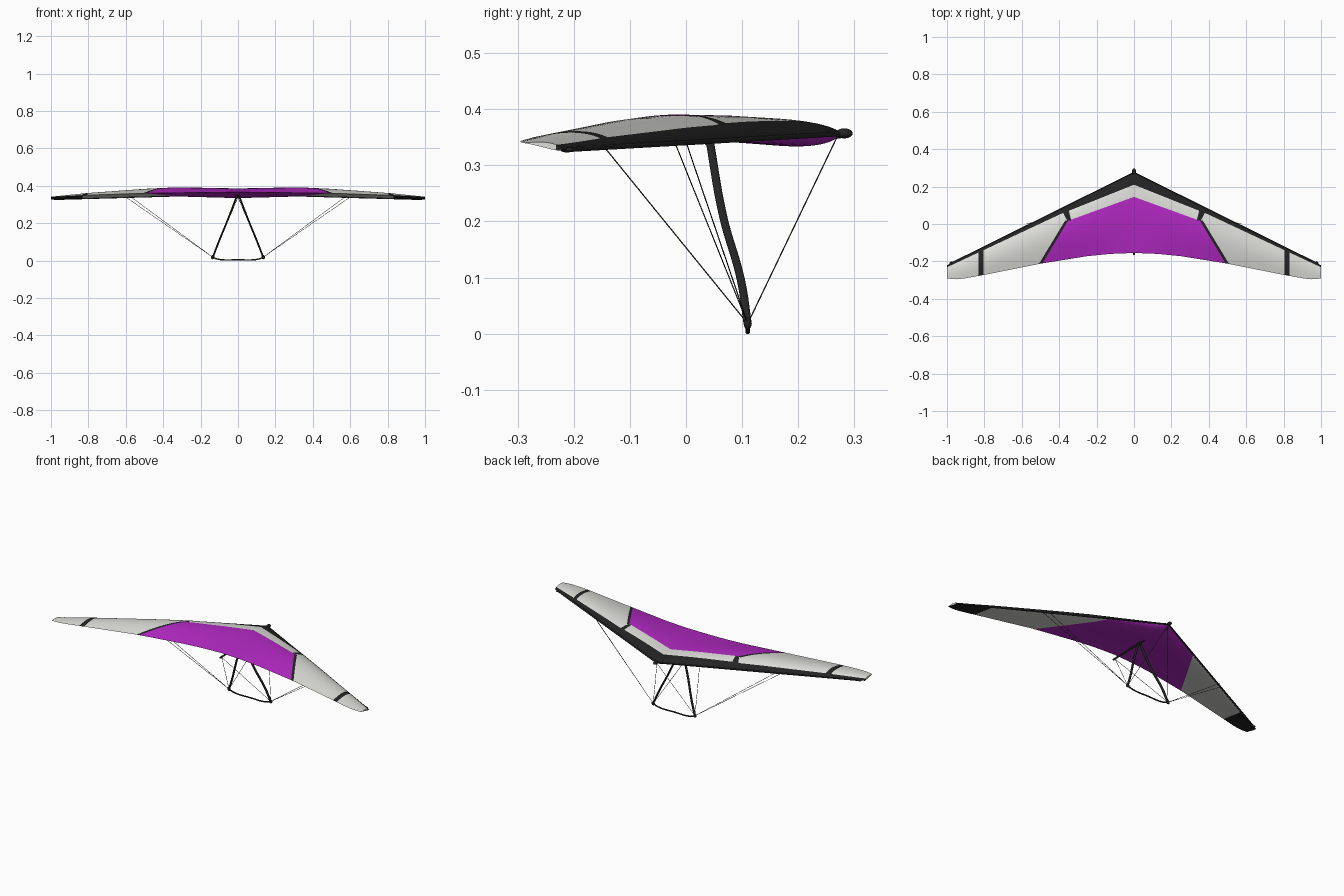
import bpy, bmesh, math
from mathutils import Vector

if "Cube" in bpy.data.objects:
    bpy.data.objects.remove(bpy.data.objects["Cube"])


def material(name, rgb):
    m = bpy.data.materials.new(name)
    m.diffuse_color = (*rgb, 1)
    m.use_nodes = True
    m.node_tree.nodes["Principled BSDF"].inputs["Base Color"].default_value = m.diffuse_color
    return m


PURPLE = material("purple sail", (0.45, 0.022, 0.55))
GREY = material("light grey sail", (0.72, 0.72, 0.69))
BLACK = material("black trim", (0.017, 0.017, 0.018))
STEEL = material("dark wire", (0.035, 0.035, 0.038))


def lerp(table, x):
    for (x0, v0), (x1, v1) in zip(table, table[1:]):
        if x <= x1:
            return v0 + (v1 - v0) * (x - x0) / (x1 - x0)
    return table[-1][1]


def finish(obj, angle=40):
    bpy.ops.object.select_all(action='DESELECT')
    obj.select_set(True)
    bpy.context.view_layer.objects.active = obj
    bpy.ops.object.shade_smooth_by_angle(angle=math.radians(angle))
    return obj


# Sail plan and section along the half span
TRAIL_Y = [(0, -.155), (.12, -.159), (.25, -.172), (.5, -.212), (.8, -.272),
           (.93, -.295), (.97, -.296), (1, -.29)]
TRAIL_Z = [(0, .366), (.5, .360), (.8, .350), (1, .340)]
CROWN = [(0, .025), (.15, .032), (.35, .038), (.5, .034), (.8, .021), (1, .008)]
BELLY = [(0, .025), (.2, .014), (.35, .006), (.5, .004), (1, .003)]
STATIONS = [0, .05, .1, .15, .2, .25, .3, .35, .42, .5, .58, .66, .74, .8, .86, .91, .95, .98, 1]
N = 22


def lead_y(x):
    return .275 - .495 * x if x < .98 else -.21 - .5 * (x - .98)


def lead_z(x):
    return .357 - .029 * x


def section_point(x, t, upper):
    y = lead_y(x) + (lerp(TRAIL_Y, x) - lead_y(x)) * t
    z = lead_z(x) + (lerp(TRAIL_Z, x) - lead_z(x)) * t
    if upper:
        z += lerp(CROWN, x) * t ** .6 * (1 - t) ** 1.1 / .331
    else:
        z -= lerp(BELLY, x) * t ** .6 * (1 - t) ** 2.4 / .223
    return (x, y, z)


def strip_x(y):
    return .345 + (.03 - y) * .604


def above(p, a, b):
    """Which side of the plan line a-b the point lies on (positive = left)."""
    return (b[0] - a[0]) * (p.y - a[1]) - (b[1] - a[1]) * (p.x - a[0])


# Painted boundaries, as straight lines in plan
NOSE_BAND = ((0, .21), (.34, .074))
EDGE_BAND = ((.34, .078), (.98, -.222))
PANEL_FRONT = ((0, .145), (.345, .02))
STRIP_IN = ((strip_x(.03), .03), (strip_x(-.21), -.21))
STRIP_OUT = ((STRIP_IN[0][0] + .016, .03), (STRIP_IN[1][0] + .016, -.21))
KNEE_IN = ((.336, .02), (.352, .085))
KNEE_OUT = ((.358, .02), (.385, .07))
CUTS = [NOSE_BAND, EDGE_BAND, PANEL_FRONT, STRIP_IN, STRIP_OUT, KNEE_IN, KNEE_OUT,
        ((0, .02), (1, .02)), ((.805, 0), (.805, 1)), ((.832, 0), (.832, 1))]


def paint(c, upper):
    if not upper:
        if c.x > .832:
            return 2
        return 0 if above(c, *STRIP_IN) < 0 else 1
    if above(c, *NOSE_BAND) > 0 or above(c, *EDGE_BAND) > 0 or .805 < c.x < .832:
        return 2
    if c.y < .02 and above(c, *STRIP_IN) > 0 > above(c, *STRIP_OUT):
        return 2
    if c.y > .02 and above(c, *KNEE_IN) < 0 < above(c, *KNEE_OUT):
        return 2
    if above(c, *PANEL_FRONT) < 0 and above(c, *STRIP_IN) < 0:
        return 0
    return 1


# Sail: half wing lofted, cut along the paint lines, coloured and mirrored
bm = bmesh.new()
ts = [(i / N) ** 1.6 for i in range(N + 1)]
rings = []
for x in STATIONS:
    top = [bm.verts.new(section_point(x, t, True)) for t in ts]
    low = [bm.verts.new(section_point(x, t, False)) for t in ts[1:-1]]
    rings.append((top, [top[0]] + low + [top[-1]]))
for a, b in zip(rings, rings[1:]):
    for side in (0, 1):
        for i in range(N):
            quad = [a[side][i], a[side][i + 1], b[side][i + 1], b[side][i]]
            f = bm.faces.new(quad if side == 0 else quad[::-1])
            f.material_index = side
end_top, end_low = rings[-1]
for i in range(N):
    pts = [end_top[i], end_top[i + 1], end_low[i + 1], end_low[i]]
    bm.faces.new(list(dict.fromkeys(pts)))
for a, b in CUTS:
    d = Vector((b[0] - a[0], b[1] - a[1], 0))
    bmesh.ops.bisect_plane(bm, geom=bm.verts[:] + bm.edges[:] + bm.faces[:], dist=1e-5,
                           plane_co=(a[0], a[1], 0), plane_no=(-d.y, d.x, 0))
bmesh.ops.recalc_face_normals(bm, faces=bm.faces[:])
if sum(f.normal.z * f.calc_area() for f in bm.faces if f.material_index == 0) < 0:
    bmesh.ops.reverse_faces(bm, faces=bm.faces[:])
for f in bm.faces:
    f.material_index = paint(f.calc_center_median(), f.material_index == 0)
me = bpy.data.meshes.new("sail")
bm.to_mesh(me)
bm.free()
for m in (PURPLE, GREY, BLACK):
    me.materials.append(m)
sail = bpy.data.objects.new("sail", me)
bpy.context.collection.objects.link(sail)
mirror = sail.modifiers.new("mirror", 'MIRROR')
mirror.use_clip = True
finish(sail, 50)


# Round tube along a path; stretch makes it deeper along y
def tube(name, pts, r, mat, stretch=1.0, smooth=False, res=3):
    cu = bpy.data.curves.new(name, 'CURVE')
    cu.dimensions = '3D'
    cu.bevel_depth = r
    cu.bevel_resolution = res
    cu.use_fill_caps = True
    if smooth:
        sp = cu.splines.new('BEZIER')
        sp.bezier_points.add(len(pts) - 1)
        for bp, p in zip(sp.bezier_points, pts):
            bp.co = (p[0], p[1] / stretch, p[2])
            bp.handle_left_type = bp.handle_right_type = 'AUTO'
    else:
        sp = cu.splines.new('POLY')
        sp.points.add(len(pts) - 1)
        for sp_pt, p in zip(sp.points, pts):
            sp_pt.co = (p[0], p[1] / stretch, p[2], 1)
    ob = bpy.data.objects.new(name, cu)
    ob.scale.y = stretch
    bpy.context.collection.objects.link(ob)
    cu.materials.append(mat)
    bpy.ops.object.select_all(action='DESELECT')
    ob.select_set(True)
    bpy.context.view_layer.objects.active = ob
    bpy.ops.object.convert(target='MESH')
    return finish(bpy.context.object)


def knob(name, loc, size):
    bpy.ops.mesh.primitive_uv_sphere_add(segments=16, ring_count=10, radius=1, location=loc)
    ob = bpy.context.object
    ob.name = name
    ob.scale = size
    ob.data.materials.append(BLACK)
    finish(ob)


# Keel, nose and control bar
tube("keel", [(0, .275, .353), (0, -.165, .341)], .005, BLACK)
knob("nose_cap", (0, .282, .357), (.011, .015, .009))
knob("keel_bracket", (0, .042, .342), (.014, .010, .008))
tube("base_bar", [(-.135, .11, .017), (-.105, .11, .007), (0, .11, .004),
                  (.105, .11, .007), (.135, .11, .017)], .004, BLACK, smooth=True)

# Paired parts: edge spar, upright, corner fitting and rigging wires
for s, side in ((-1, "left"), (1, "right")):
    tube(side + "_leading_spar", [(0, .274, .356), (s * .978, -.211, .328)], .0045, BLACK)
    knob(side + "_tip_fitting", (s * .977, -.212, .328), (.009, .012, .005))
    tube(side + "_upright", [(s * .006, .042, .345), (s * .058, .066, .21), (s * .105, .098, .095),
                             (s * .135, .11, .017)], .0048, BLACK, stretch=1.6, smooth=True)
    corner = (s * .135, .11, .018)
    knob(side + "_corner_fitting", corner, (.010, .007, .011))
    for part, end in (("front", (0, .268, .348)), ("rear", (0, -.15, .338)),
                      ("side_front", (s * .575, .0, .342)), ("side_rear", (s * .602, -.02, .341))):
        tube(f"{side}_{part}_wire", [corner, end], .0011, STEEL, res=1)
